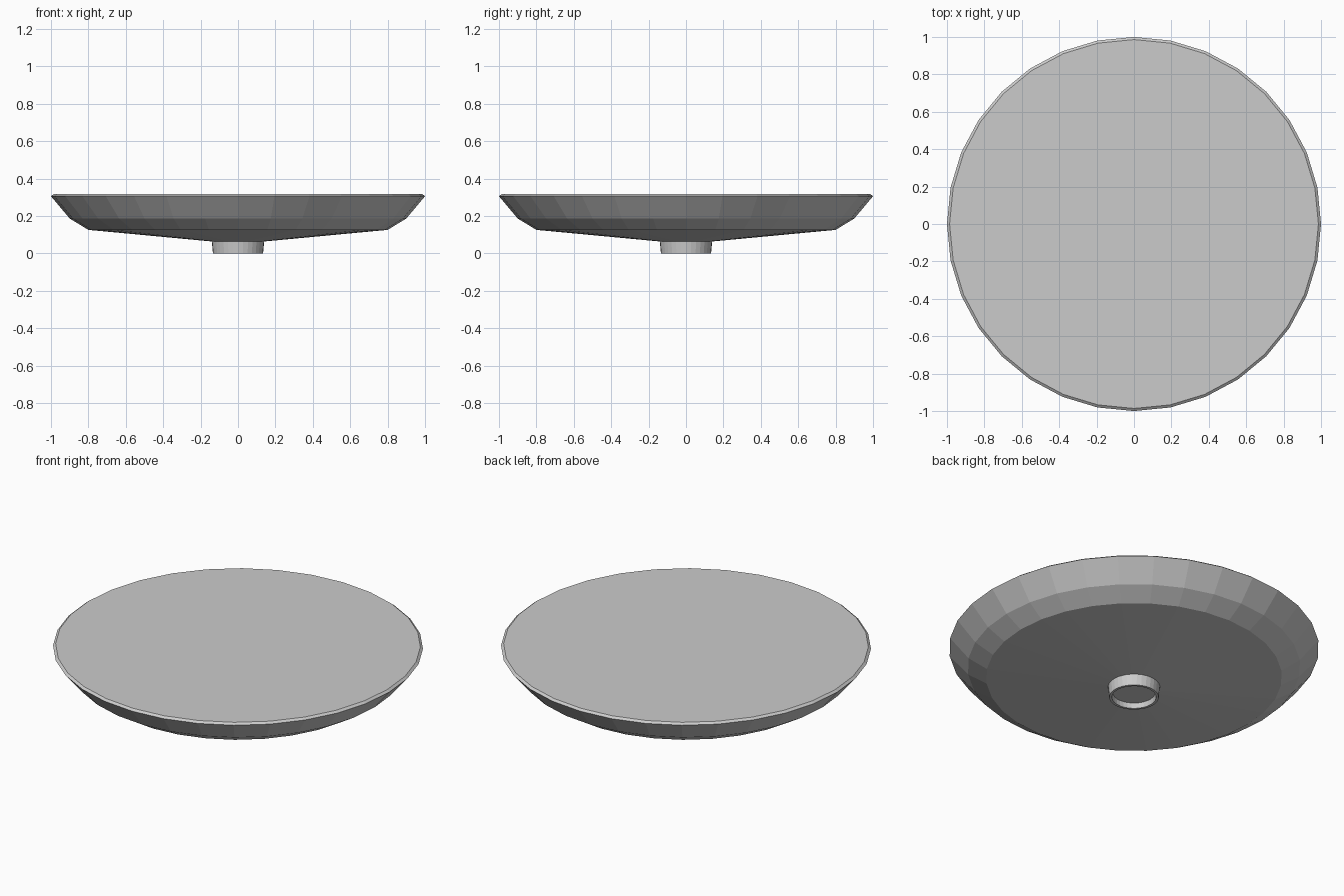
import bpy
import bmesh
import math

if "Cube" in bpy.data.objects:
    bpy.data.objects.remove(bpy.data.objects["Cube"])

SIDES = 32


def lathe(name, profile):
    """Spin an (r, z) profile, listed from bottom to top, and cap both ends."""
    bm = bmesh.new()
    rings = []
    for r, z in profile:
        rings.append([bm.verts.new((r * math.cos(2 * math.pi * i / SIDES),
                                    r * math.sin(2 * math.pi * i / SIDES), z))
                      for i in range(SIDES)])
    for a, b in zip(rings, rings[1:]):
        for i in range(SIDES):
            j = (i + 1) % SIDES
            bm.faces.new((a[i], a[j], b[j], b[i]))
    bm.faces.new(rings[0][::-1])
    bm.faces.new(rings[-1])
    bmesh.ops.recalc_face_normals(bm, faces=bm.faces)
    mesh = bpy.data.meshes.new(name)
    bm.to_mesh(mesh)
    bm.free()
    obj = bpy.data.objects.new(name, mesh)
    bpy.context.collection.objects.link(obj)
    return obj


# Shallow dish body with a bevelled rim, a flat top,
# and a hollow foot ring in the same continuous profile
lathe("dish_with_foot", [
    (0.115, 0.03),    # floor of the foot recess
    (0.12, 0.0),      # inner lip
    (0.134, 0.0),     # outer lip
    (0.14, 0.064),    # foot meets underside
    (0.80, 0.126),
    (0.90, 0.187),
    (1.00, 0.306),    # widest edge
    (0.986, 0.317),   # top bevel
])
